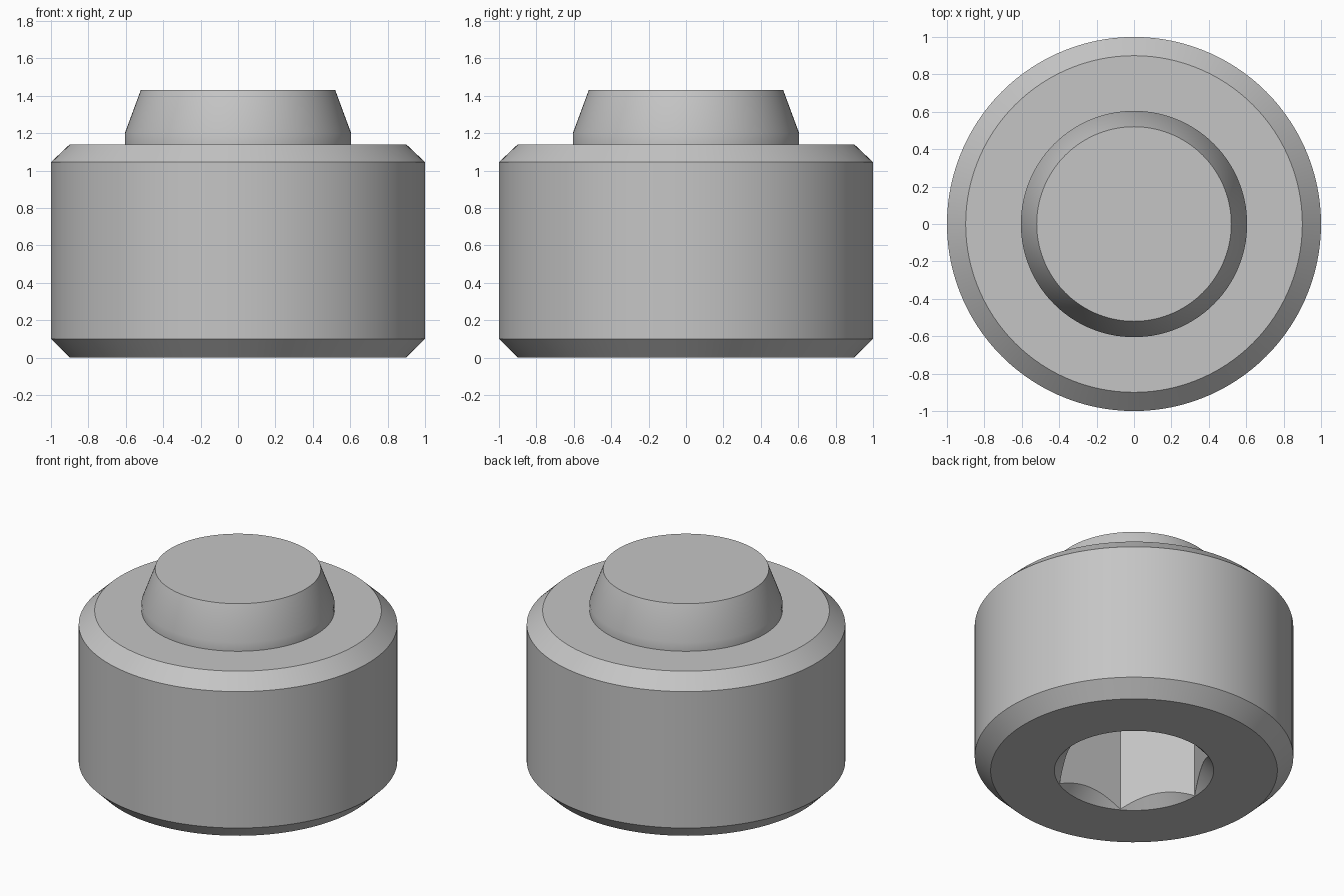
import bpy, bmesh, math

cube = bpy.data.objects.get("Cube")
if cube:
    bpy.data.objects.remove(cube, do_unlink=True)

# Plain steel
steel = bpy.data.materials.new("grey steel")
steel.use_nodes = True
COLOUR = (0.56, 0.56, 0.56, 1)
steel.diffuse_color = COLOUR
steel.node_tree.nodes["Principled BSDF"].inputs["Base Color"].default_value = COLOUR


def turned(name, profile, sides):
    """Closed solid of revolution about z from (radius, height) points."""
    bm = bmesh.new()
    rings = []
    for r, z in profile:
        rings.append([bm.verts.new((r * math.cos(math.tau * i / sides),
                                    r * math.sin(math.tau * i / sides), z))
                      for i in range(sides)])
    for low, high in zip(rings, rings[1:]):
        for i in range(sides):
            j = (i + 1) % sides
            bm.faces.new((low[i], low[j], high[j], high[i]))
    bm.faces.new(rings[0][::-1])
    bm.faces.new(rings[-1])
    mesh = bpy.data.meshes.new(name)
    bm.to_mesh(mesh)
    bm.free()
    mesh.materials.append(steel)
    obj = bpy.data.objects.new(name, mesh)
    bpy.context.collection.objects.link(obj)
    return obj


# Chamfered body with a tapered dog point on top
body = turned("screw_body", [
    (0.9, 0), (1, 0.1), (1, 1.045), (0.9, 1.14),
    (0.605, 1.14), (0.605, 1.2), (0.52, 1.43)], 120)

# Socket in the underside: countersink first, then the hexagon
cutters = [
    turned("countersink_cutter", [(0.55, -0.05), (0.4, 0.1)], 120),
    turned("hex_cutter", [(0.497, -0.1), (0.497, 0.65)], 6),
]
bpy.ops.object.select_all(action='DESELECT')
body.select_set(True)
bpy.context.view_layer.objects.active = body
for cutter in cutters:
    cutter.hide_render = True
    cut = body.modifiers.new(cutter.name, 'BOOLEAN')
    cut.operation = 'DIFFERENCE'
    cut.solver = 'EXACT'
    cut.object = cutter
    bpy.ops.object.modifier_apply(modifier=cut.name)
    bpy.data.objects.remove(cutter, do_unlink=True)

bpy.ops.object.shade_smooth_by_angle(angle=math.radians(30))
